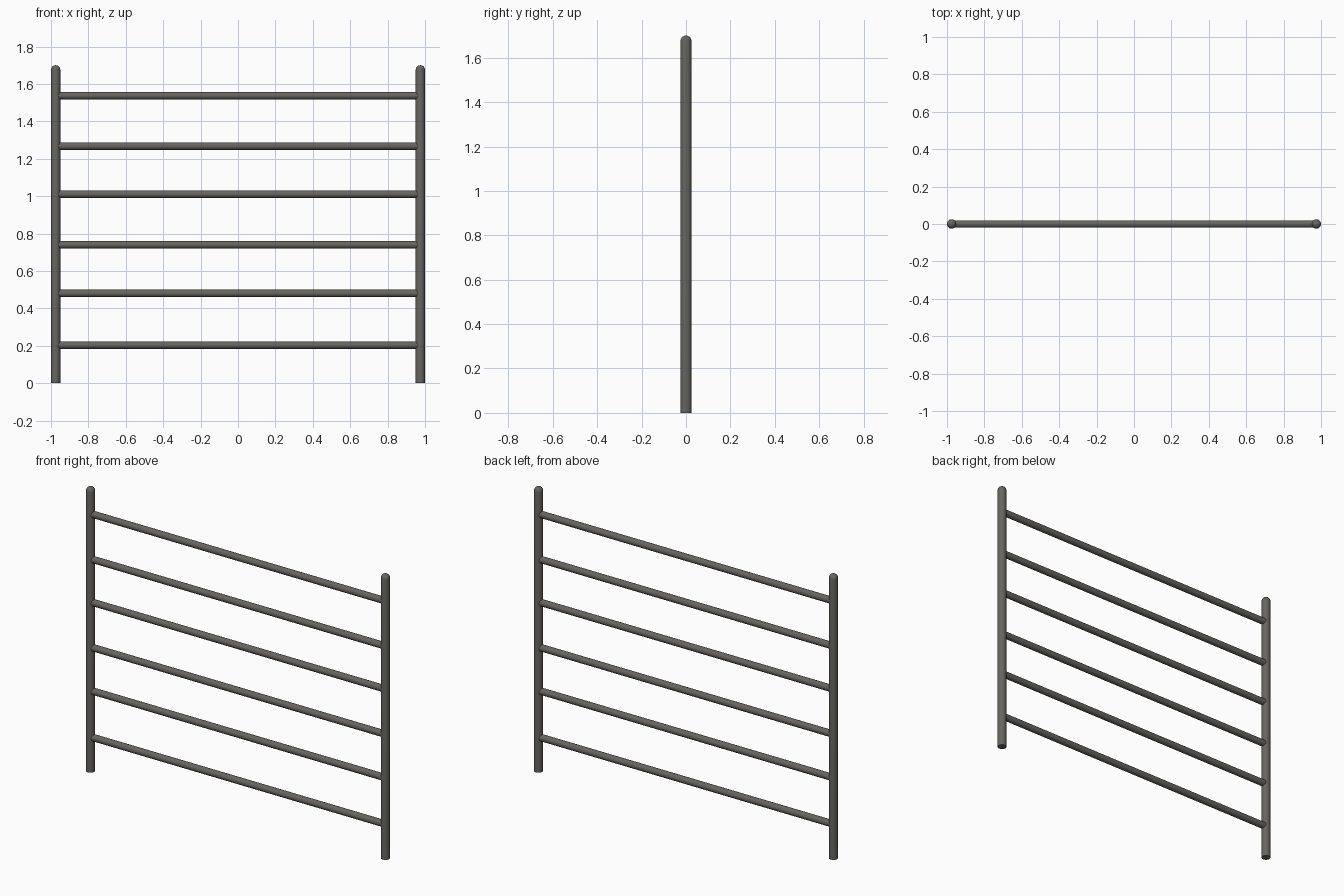
import bpy, math
from mathutils import Matrix

if "Cube" in bpy.data.objects:
    bpy.data.objects.remove(bpy.data.objects["Cube"])

steel = bpy.data.materials.new("dark warm grey")
steel.diffuse_color = (0.135, 0.13, 0.12, 1)
steel.use_nodes = True
steel.node_tree.nodes["Principled BSDF"].inputs["Base Color"].default_value = steel.diffuse_color

POST_X, POST_R, POST_H = 0.975, 0.025, 1.70
RAIL_R, RAIL_END = 0.02, 0.965
SIDES = 32


def lathe(name, profile, matrix):
    """Revolve (radius, height) points about z, cap both ends."""
    verts, faces = [], []
    for r, h in profile:
        for i in range(SIDES):
            a = 2 * math.pi * i / SIDES
            verts.append((r * math.cos(a), r * math.sin(a), h))
    for k in range(len(profile) - 1):
        for i in range(SIDES):
            j = (i + 1) % SIDES
            faces.append((k * SIDES + i, k * SIDES + j,
                          (k + 1) * SIDES + j, (k + 1) * SIDES + i))
    last = (len(profile) - 1) * SIDES
    faces.append(tuple(reversed(range(SIDES))))
    faces.append(tuple(range(last, last + SIDES)))
    mesh = bpy.data.meshes.new(name)
    mesh.from_pydata(verts, [], faces)
    mesh.materials.append(steel)
    obj = bpy.data.objects.new(name, mesh)
    obj.matrix_world = matrix
    bpy.context.collection.objects.link(obj)
    return obj


parts = []

# Upright posts with domed tops
dome = [(POST_R * math.cos(a), POST_H - POST_R + POST_R * math.sin(a))
        for a in (math.radians(d) for d in range(0, 86, 12))]
for side, x in (("left", -POST_X), ("right", POST_X)):
    parts.append(lathe(side + "_post", [(POST_R, 0)] + dome,
                       Matrix.Translation((x, 0, 0))))

# Horizontal rails, their ends sunk into the posts
for n, z in enumerate((0.203, 0.48, 0.74, 1.01, 1.267, 1.537), 1):
    parts.append(lathe(f"rail_{n}", [(RAIL_R, -RAIL_END), (RAIL_R, RAIL_END)],
                       Matrix.Translation((0, 0, z)) @ Matrix.Rotation(math.pi / 2, 4, 'Y')))

# Smooth tubes, sharp cut ends
for obj in parts:
    obj.select_set(True)
bpy.context.view_layer.objects.active = parts[0]
bpy.ops.object.shade_smooth_by_angle(angle=math.radians(40))
